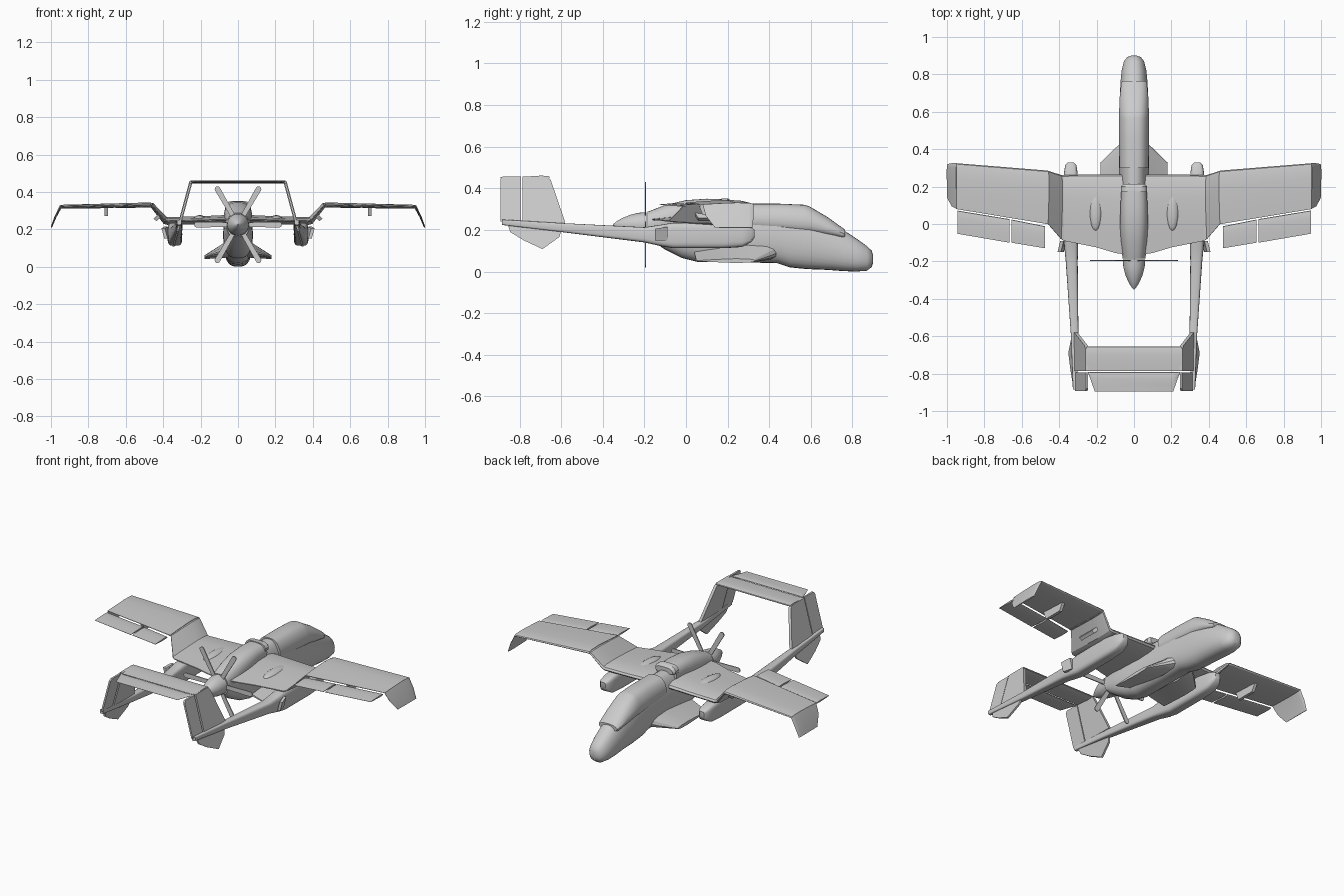
import bpy, bmesh, math
from mathutils import Vector, Matrix


def make(name, bm, mirror=False, angle=35):
    bmesh.ops.recalc_face_normals(bm, faces=bm.faces[:])
    me = bpy.data.meshes.new(name)
    bm.to_mesh(me)
    bm.free()
    ob = bpy.data.objects.new(name, me)
    bpy.context.collection.objects.link(ob)
    if mirror:
        ob.modifiers.new("Mirror", 'MIRROR').use_mirror_merge = False
    bpy.ops.object.select_all(action='DESELECT')
    ob.select_set(True)
    bpy.context.view_layer.objects.active = ob
    bpy.ops.object.shade_smooth_by_angle(angle=math.radians(angle))
    return ob


def loft(name, rings, mirror=False, angle=35):
    bm = bmesh.new()
    vs = [[bm.verts.new(p) for p in r] for r in rings]
    n = len(vs[0])
    for a, b in zip(vs, vs[1:]):
        for i in range(n):
            bm.faces.new((a[i], a[(i + 1) % n], b[(i + 1) % n], b[i]))
    bm.faces.new(vs[0])
    bm.faces.new(vs[-1])
    return make(name, bm, mirror, angle)


def body(name, stations, e=2.4, n=28, mirror=False, taper=0.0, angle=35):
    """Loft along y; station = (y, z_low, z_high, half_width, x_centre)."""
    rings = []
    for y, lo, hi, w, x0 in stations:
        ring = []
        for i in range(n):
            a = 2 * math.pi * i / n
            c, s = math.cos(a), math.sin(a)
            u = math.copysign(abs(c) ** (2 / e), c)
            v = math.copysign(abs(s) ** (2 / e), s)
            ring.append((x0 + w * u * (1 - taper * max(v, 0)), y, (lo + hi) / 2 + (hi - lo) / 2 * v))
        rings.append(ring)
    return loft(name, rings, mirror, angle)


FOIL = [(0, 0), (.02, .25), (.1, .42), (.33, .5), (.7, .3), (1, .06),
        (1, -.06), (.7, -.25), (.33, -.45), (.1, -.36), (.02, -.2)]


def wing(name, sections, mirror=True):
    """Loft of aerofoils; section = (x, z, y_front, y_back, thickness, lean angle)."""
    rings = []
    for x, z, le, te, t, lean in sections:
        a = math.radians(lean)
        rings.append([(x + t * k * math.sin(a), le + f * (te - le), z + t * k * math.cos(a)) for f, k in FOIL])
    return loft(name, rings, mirror, 30)


def plate(name, pts, offset, mirror=True):
    d = Vector(offset) / 2
    return loft(name, [[Vector(p) - d for p in pts], [Vector(p) + d for p in pts]], mirror, 30)


# fuselage with drooped nose
body("fuselage", [
    (.90, .045, .075, .016, 0), (.893, .022, .10, .036, 0), (.87, .004, .122, .054, 0),
    (.82, 0, .158, .066, 0), (.76, .002, .197, .072, 0), (.68, .008, .245, .076, 0),
    (.58, .012, .300, .079, 0), (.50, .02, .315, .079, 0), (.44, .04, .32, .08, 0),
    (.25, .045, .32, .08, 0), (.06, .045, .32, .08, 0), (-.02, .065, .315, .078, 0),
    (-.10, .105, .305, .07, 0), (-.185, .165, .285, .058, 0)], e=2.6, taper=.2)

# canopy glazing
body("canopy", [
    (.765, .165, .201, .062, 0), (.755, .16, .208, .068, 0), (.68, .17, .262, .0765, 0),
    (.59, .18, .315, .08, 0), (.565, .18, .321, .081, 0), (.45, .19, .326, .08, 0),
    (.30, .20, .326, .078, 0)], e=3.2, taper=.28)

# nose sensor ball
bm = bmesh.new()
bmesh.ops.create_uvsphere(bm, u_segments=16, v_segments=10, radius=.03,
                          matrix=Matrix.Translation((0, .868, .045)))
make("nose_sensor", bm)

# dorsal engine fairing and its air intake
body("engine_fairing", [
    (.19, .25, .347, .068, 0), (.10, .25, .35, .072, 0), (0, .22, .343, .075, 0),
    (-.10, .18, .32, .07, 0), (-.185, .163, .287, .061, 0)], e=2.8, taper=.15)
body("intake_lip", [(.215, .305, .342, .058, 0), (.20, .30, .352, .07, 0), (.17, .30, .352, .07, 0)],
     e=4, taper=.2)

# spinner and six-blade pusher propeller
body("spinner", [(-.19, .165, .285, .06, 0), (-.23, .168, .282, .057, 0), (-.27, .178, .272, .047, 0),
                 (-.31, .195, .255, .03, 0), (-.335, .21, .24, .015, 0), (-.35, .222, .228, .003, 0)], e=2)
outline = [(.03, -.012), (.215, -.015)]
outline += [(.22 + .015 * math.cos(a), .015 * math.sin(a)) for a in (-1.2, -.6, 0, .6, 1.2)]
outline += [(.215, .015), (.03, .012)]
for k in range(6):
    c, s = math.cos(k * math.pi / 3), math.sin(k * math.pi / 3)
    plate(f"propeller_blade_{k + 1}", [(r * c - t * s, -.195, .225 + r * s + t * c) for r, t in outline],
          (0, .006, 0), False)

# wing: centre section, gull panel, outer panel, drooped tip
wing("centre_wing", [(0, .25, .265, -.17, .055, 0), (.10, .25, .265, -.155, .05, 0),
                     (.2, .247, .265, -.125, .045, 0), (.375, .243, .262, -.09, .045, 0)])
wing("gull_panel", [(.375, .243, .262, -.09, .045, 0), (.39, .247, .262, -.08, .042, -25),
                    (.46, .328, .285, 0, .028, -25), (.475, .328, .287, 0, .026, 0)])
wing("outer_wing", [(.465, .33, .286, 0, .028, 0), (.95, .322, .325, .08, .018, 0)])
wing("wing_tip", [(.947, .322, .325, .08, .018, 30), (.975, .268, .325, .095, .012, 65),
                  (.998, .21, .32, .14, .008, 65)])

# trailing-edge surfaces
wing("flap", [(.475, .322, -.012, -.13, .012, 0), (.655, .319, .024, -.1, .012, 0)])
wing("aileron", [(.665, .319, .026, -.1, .012, 0), (.945, .315, .072, -.052, .011, 0)])

# raised blisters over the wing root
bm = bmesh.new()
bmesh.ops.create_uvsphere(bm, u_segments=16, v_segments=10, radius=1, matrix=Matrix.LocRotScale(
    (.205, .07, .252), None, (.035, .11, .024)))
make("wing_blister", bm, True)

# under-wing pylons
plate("outer_pylon", [(.705, .23, .325), (.705, .20, .272), (.705, .08, .272), (.705, .06, .325)], (.018, 0, 0))
plate("inner_pylon", [(.415, .20, .28), (.443, .17, .25), (.443, .06, .25), (.415, .04, .28)], (.017, 0, .013))

# side stub wings low on the fuselage
wing("stub_wing", [(.05, .095, .45, .04, .10, 0), (.09, .08, .415, .042, .075, 0),
                   (.178, .051, .33, .05, .022, 0)])

# boom with wide forward pod
body("tail_boom", [
    (.33, .165, .20, .016, .338), (.315, .142, .21, .03, .338), (.27, .118, .222, .037, .338),
    (.18, .112, .235, .039, .338), (-.06, .112, .235, .039, .337), (-.12, .122, .225, .037, .336),
    (-.20, .14, .213, .032, .333), (-.60, .19, .233, .02, .317), (-.885, .224, .25, .012, .315)],
    e=4, n=24, mirror=True)
plate("boom_vent", [(.385, -.09, .215), (.40, -.15, .205), (.385, -.15, .15), (.37, -.09, .15)], (.018, 0, 0))


# tail fins leaning inward
def fin(name, poly, thick):
    plate(name, [(.315 - .27 * (z - .22), y, z) for y, z in poly], (thick, 0, 0))


fin("upper_fin", [(-.58, .235), (-.65, .44), (-.665, .457), (-.785, .457), (-.785, .235)], .018)
fin("rudder", [(-.793, .24), (-.793, .457), (-.88, .457), (-.892, .445), (-.892, .24)], .011)
fin("lower_fin", [(-.585, .23), (-.61, .165), (-.69, .108), (-.78, .15), (-.845, .19), (-.86, .235)], .012)

# tailplane and elevator
wing("tailplane", [(-.255, .453, -.655, -.787, .016, 0), (.255, .453, -.655, -.787, .016, 0)], False)
wing("elevator", [(-.245, .453, -.792, -.80, .009, 0), (-.24, .453, -.792, -.81, .009, 0),
                  (-.21, .453, -.792, -.895, .009, 0), (.21, .453, -.792, -.895, .009, 0),
                  (.24, .453, -.792, -.81, .009, 0), (.245, .453, -.792, -.80, .009, 0)], False)
